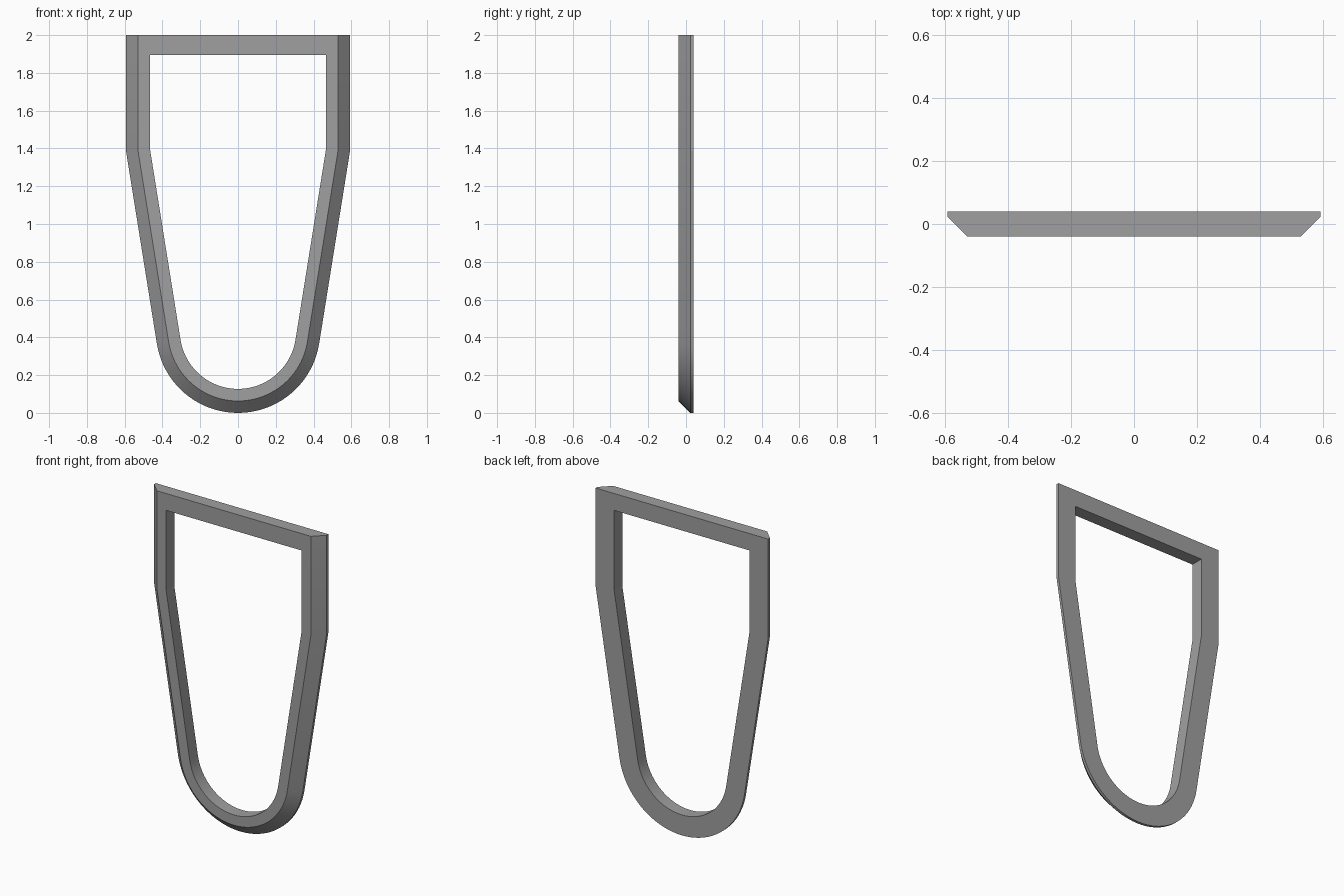
import bpy, bmesh, math

cube = bpy.data.objects.get("Cube")
if cube:
    bpy.data.objects.remove(cube, do_unlink=True)

HALF_W, TOP, RADIUS = 0.593, 2.0, 0.435   # outer outline
BAND, CHAMFER, BAR = 0.127, 0.063, 0.105  # frame width, bevel, top bar height
BACK, FRONT = 0.04, -0.04
TILT = math.radians(9.1)                  # lean of the tapering sides
STEPS = 40


def outline(inset, top):
    """Shield outline moved inwards: open at the top, round at the bottom."""
    w, r = HALF_W - inset, RADIUS - inset
    shoulder = RADIUS + (w * math.cos(TILT) - r) / math.sin(TILT)
    pts = [(w, top), (w, shoulder)]
    for i in range(STEPS + 1):
        a = -TILT - (math.pi - 2 * TILT) * i / STEPS
        pts.append((r * math.cos(a), RADIUS + r * math.sin(a)))
    return pts + [(-w, shoulder), (-w, top)]


# Cross-section of the frame: inset, depth and top height of each ring
section = [(0, BACK, TOP), (0, BACK - 0.017, TOP), (CHAMFER, FRONT, TOP),
           (BAND, FRONT, TOP - BAR), (BAND, BACK, TOP - BAR)]

bm = bmesh.new()
rings = [[bm.verts.new((x, y, z)) for x, z in outline(inset, top)]
         for inset, y, top in section]
for k, ring in enumerate(rings):
    nxt = rings[(k + 1) % len(rings)]
    for i in range(len(ring)):
        j = (i + 1) % len(ring)
        bm.faces.new((ring[i], ring[j], nxt[j], nxt[i]))
bmesh.ops.recalc_face_normals(bm, faces=bm.faces)

mesh = bpy.data.meshes.new("shield_frame")
bm.to_mesh(mesh)
bm.free()
frame = bpy.data.objects.new("shield_frame", mesh)
bpy.context.collection.objects.link(frame)

# Plain grey
grey = bpy.data.materials.new("grey")
grey.use_nodes = True
color = (0.35, 0.35, 0.35, 1)
grey.diffuse_color = color
grey.node_tree.nodes["Principled BSDF"].inputs["Base Color"].default_value = color
mesh.materials.append(grey)

# Smooth curve, sharp edges
bpy.ops.object.select_all(action="DESELECT")
frame.select_set(True)
bpy.context.view_layer.objects.active = frame
bpy.ops.object.shade_smooth_by_angle(angle=math.radians(8))
